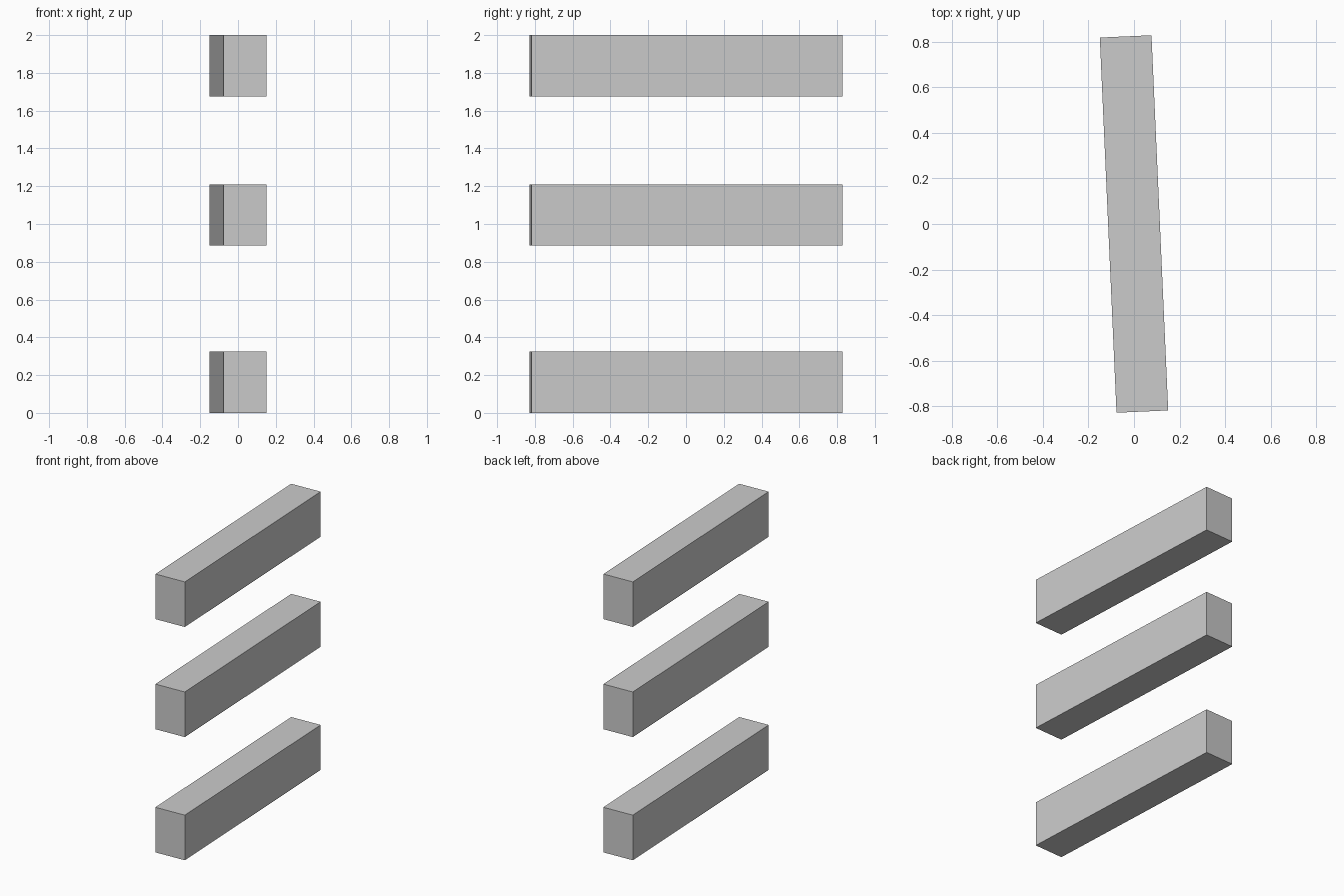
import bpy
import math

if "Cube" in bpy.data.objects:
    bpy.data.objects.remove(bpy.data.objects["Cube"])

WIDTH, LENGTH, HEIGHT = 0.227, 1.648, 0.324
YAW = math.radians(2.55)


def bar(name, z_centre):
    bpy.ops.mesh.primitive_cube_add(size=1, location=(0, 0, z_centre),
                                    rotation=(0, 0, YAW))
    ob = bpy.context.object
    ob.name = name
    ob.scale = (WIDTH, LENGTH, HEIGHT)
    bpy.ops.object.transform_apply(location=False, rotation=False, scale=True)
    return ob


# Three parallel floating bars, all turned slightly about the vertical
for name, z in (("lower_bar", HEIGHT / 2),
                ("middle_bar", 1.047),
                ("upper_bar", 2 - HEIGHT / 2)):
    bar(name, z)
